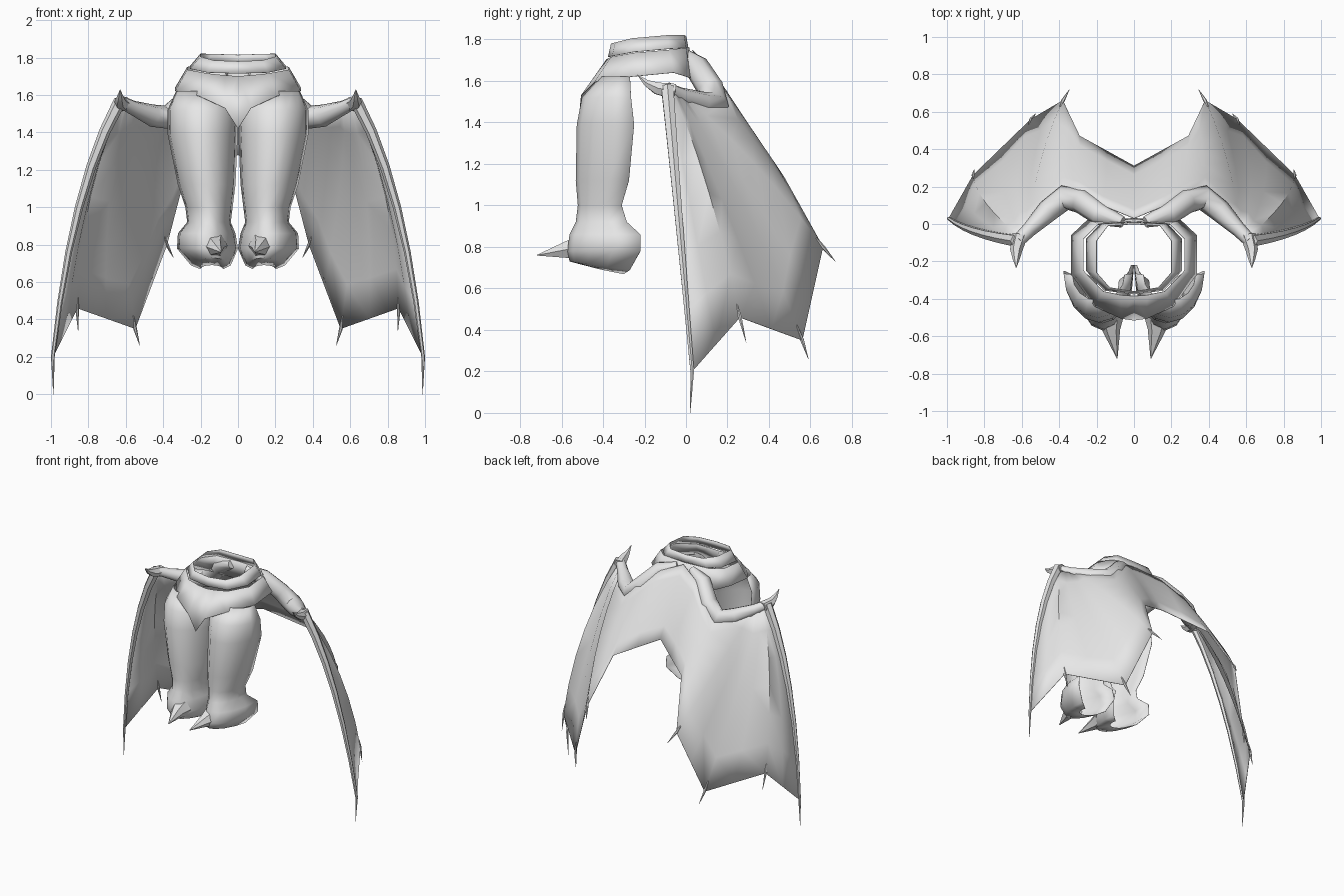
import bpy, bmesh, math
from mathutils import Vector

if "Cube" in bpy.data.objects:
    bpy.data.objects.remove(bpy.data.objects["Cube"], do_unlink=True)

grey = bpy.data.materials.new("plain grey")
grey.use_nodes = True
grey.diffuse_color = (0.8, 0.8, 0.8, 1)
grey.node_tree.nodes["Principled BSDF"].inputs["Base Color"].default_value = (0.8, 0.8, 0.8, 1)


def loft(name, rings, closed=True, caps=False, thick=0, angle=50):
    """Skin a list of equally long point rows and mirror the result across x."""
    bm = bmesh.new()
    rows = [[bm.verts.new(p) for p in ring] for ring in rings]
    n = len(rows[0])
    for a, b in zip(rows, rows[1:]):
        for i in range(n if closed else n - 1):
            j = (i + 1) % n
            bm.faces.new((a[i], a[j], b[j], b[i]))
    if caps:
        bm.faces.new(rows[0])
        bm.faces.new(rows[-1])
    bmesh.ops.recalc_face_normals(bm, faces=bm.faces)
    mesh = bpy.data.meshes.new(name)
    bm.to_mesh(mesh)
    bm.free()
    mesh.materials.append(grey)
    obj = bpy.data.objects.new(name, mesh)
    bpy.context.collection.objects.link(obj)
    obj.modifiers.new("mirror", 'MIRROR')
    if thick:
        mod = obj.modifiers.new("thickness", 'SOLIDIFY')
        mod.thickness = thick
        mod.offset = 0
    bpy.ops.object.select_all(action='DESELECT')
    obj.select_set(True)
    bpy.context.view_layer.objects.active = obj
    bpy.ops.object.shade_smooth_by_angle(angle=math.radians(angle))
    return obj


def tube(name, path, radii, sides=8):
    """Tapered tube through a few points."""
    pts = [Vector(p) for p in path]
    rings = []
    for k, p in enumerate(pts):
        d = (pts[min(k + 1, len(pts) - 1)] - pts[max(k - 1, 0)]).normalized()
        ref = Vector((0, 0, 1)) if abs(d.z) < 0.8 else Vector((0, -1, 0))
        u = d.cross(ref).normalized()
        v = u.cross(d)
        rings.append([p + radii[k] * (u * math.cos(t) + v * math.sin(t))
                      for t in (math.tau * i / sides for i in range(sides))])
    return loft(name, rings, caps=True)


# Legs with rounded boots, half shells open at the back: z, x range, y range, slope
leg_rings = [
    (1.62, 0.05, 0.33, -0.41, -0.27, 0),
    (1.52, 0.008, 0.375, -0.50, -0.265, 0),
    (1.39, 0.003, 0.375, -0.525, -0.25, 0),
    (1.12, 0.015, 0.32, -0.53, -0.275, 0),
    (1.00, 0.03, 0.28, -0.52, -0.31, 0),
    (0.92, 0.04, 0.27, -0.53, -0.285, 0),
    (0.86, 0.015, 0.32, -0.56, -0.22, 0),
    (0.78, 0.0, 0.325, -0.57, -0.22, 0),
    (0.69, 0.04, 0.25, -0.56, -0.27, -0.14),
    (0.67, 0.08, 0.20, -0.41, -0.30, -0.2),
]
rings = []
for z, x0, x1, y0, y1, slope in leg_rings:
    ring = []
    for i in range(9):
        t = math.pi * i / 8
        dy = (y0 - y1) * math.sin(t)
        ring.append(((x0 + x1) / 2 + (x1 - x0) / 2 * math.cos(t), y1 + dy, z + slope * dy))
    rings.append(ring)
loft("leg_and_boot", rings, closed=False, thick=0.003, angle=60)

# Toe spikes
tube("toe_spike", [(0.125, -0.50, 0.795), (0.12, -0.57, 0.787), (0.09, -0.718, 0.76)],
     [0.07, 0.047, 0.002], sides=6)

# Waist bands: half outlines from the middle of the front to the middle of the back
loft("upper_waist_band", [
    [(0, -0.36, 1.78), (0.13, -0.34, 1.785), (0.20, -0.26, 1.805),
     (0.20, -0.09, 1.82), (0.14, -0.01, 1.82), (0, 0.0, 1.815)],
    [(0, -0.375, 1.715), (0.16, -0.355, 1.72), (0.255, -0.25, 1.74),
     (0.255, -0.08, 1.755), (0.18, 0.0, 1.76), (0, 0.01, 1.76)],
], closed=False, thick=0.003, angle=35)
loft("lower_waist_band", [
    [(0, -0.385, 1.70), (0.07, -0.38, 1.705), (0.165, -0.36, 1.715), (0.27, -0.25, 1.735),
     (0.27, -0.08, 1.75), (0.19, 0.0, 1.76), (0, 0.015, 1.76)],
    [(0, -0.515, 1.42), (0.07, -0.505, 1.53), (0.21, -0.44, 1.595), (0.335, -0.27, 1.62),
     (0.335, -0.06, 1.64), (0.25, 0.02, 1.615), (0, 0.03, 1.61)],
], closed=False, thick=0.003, angle=35)

# Wing membrane: each column runs top, middle, hem; fingers fan out from the wrist
fingers = [
    ((0.56, -0.02, 1.54), (0.50, 0.33, 1.20), (0.38, 0.66, 0.80)),
    ((0.59, -0.05, 1.56), (0.62, 0.27, 1.02), (0.55, 0.56, 0.35)),
    ((0.61, -0.07, 1.57), (0.79, 0.11, 1.06), (0.86, 0.26, 0.46)),
    ((0.63, -0.09, 1.57), (0.85, -0.04, 1.0), (0.99, 0.03, 0.20)),
]
columns = [
    ((0, 0.03, 1.75), (0, 0.17, 1.53), (0, 0.31, 1.28)),
    ((0.17, 0.10, 1.68), (0.15, 0.24, 1.48), (0.145, 0.39, 1.21)),
    ((0.30, 0.18, 1.56), (0.29, 0.32, 1.36), (0.29, 0.47, 1.14)),
    ((0.38, 0.18, 1.50), (0.37, 0.38, 1.24), (0.335, 0.565, 0.97)),
]
for k, finger in enumerate(fingers):
    columns.append(finger)
    if k < 3:
        # Sagging web halfway to the next finger
        top, mid, hem = [(Vector(a) + Vector(b)) / 2 for a, b in zip(finger, fingers[k + 1])]
        columns.append((top, mid + Vector((-0.015, -0.018, -0.01)), hem))


def through(a, m, b, t):
    """Quadratic curve passing through all three points."""
    a, m, b = Vector(a), Vector(m), Vector(b)
    return a * (1 - t) * (1 - 2 * t) + m * 4 * t * (1 - t) + b * t * (2 * t - 1)


rows = [[through(*col, k / 6) for col in columns] for k in range(7)]
loft("wing_membrane", rows, closed=False, thick=0.004)

# Wing arm, from the back of the waist over the elbow to the wrist claw
tube("wing_arm", [(0.06, 0.01, 1.72), (0.18, 0.05, 1.67), (0.28, 0.12, 1.56), (0.37, 0.14, 1.48),
                  (0.46, 0.07, 1.49), (0.56, -0.03, 1.53), (0.62, -0.09, 1.56)],
     [0.03, 0.06, 0.065, 0.068, 0.06, 0.04, 0.035])
tube("wrist_claw", [(0.61, -0.06, 1.55), (0.63, -0.14, 1.565), (0.63, -0.19, 1.59), (0.63, -0.235, 1.63)],
     [0.042, 0.033, 0.018, 0.001], sides=6)

# Leading finger bone along the outer edge
tube("leading_finger", [through(*fingers[-1], k / 6) for k in range(7)],
     [0.034 - 0.004 * k for k in range(7)], sides=6)

# Claws past the hem
claw_tips = [(0.345, 0.72, 0.73), (0.525, 0.59, 0.26), (0.855, 0.29, 0.34), (0.987, 0.02, 0.0)]
for finger, tip in zip(fingers, claw_tips):
    tube("finger_claw", [through(*finger, 0.95), finger[2], tip], [0.004, 0.010, 0.001], sides=6)
